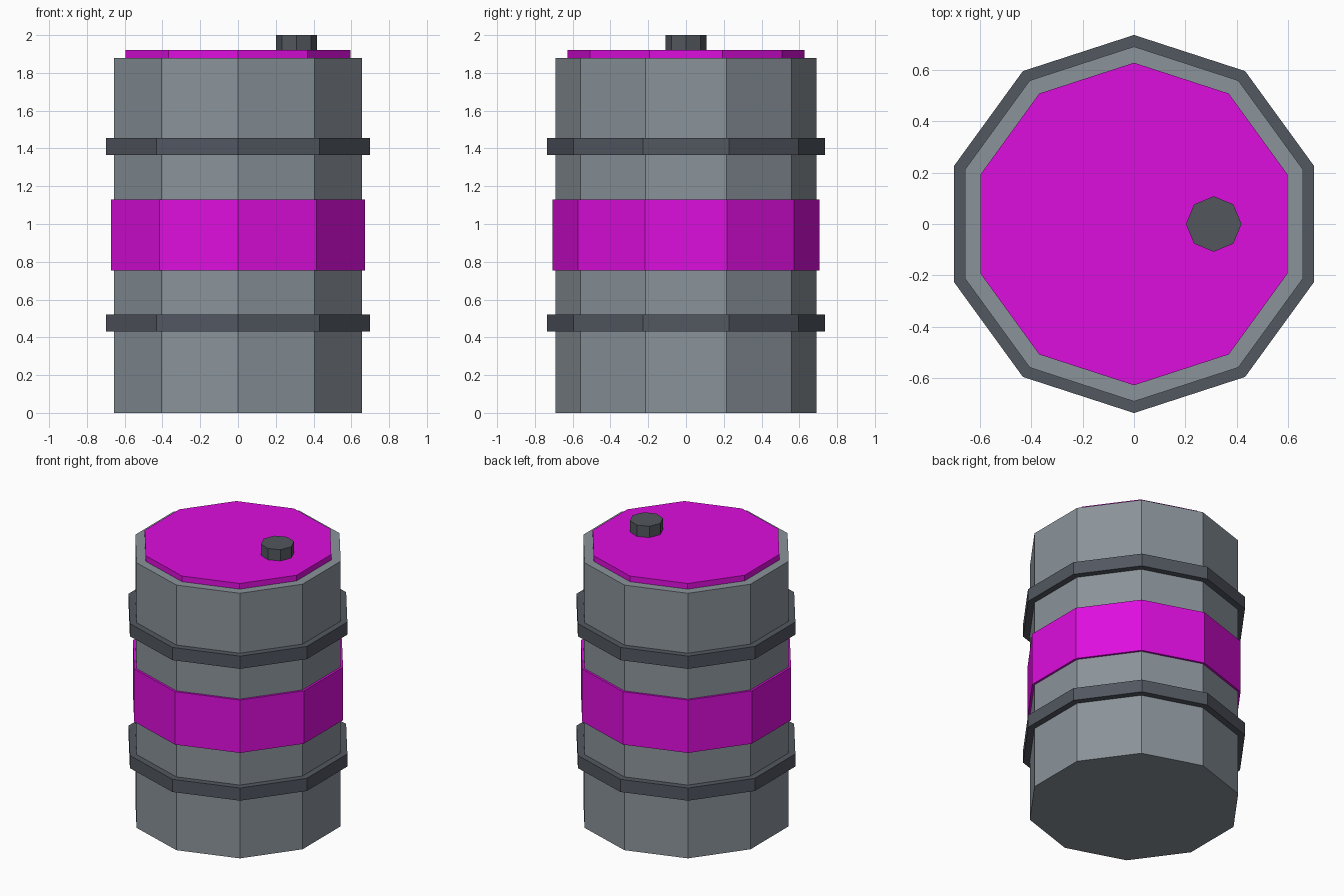
import bpy
from math import pi

old = bpy.data.objects.get("Cube")
if old:
    bpy.data.objects.remove(old, do_unlink=True)


def linear(c):
    c /= 255
    return c / 12.92 if c <= 0.04045 else ((c + 0.055) / 1.055) ** 2.4


def material(name, *rgb):
    color = (*map(linear, rgb), 1)
    mat = bpy.data.materials.new(name)
    mat.use_nodes = True
    mat.diffuse_color = color
    mat.node_tree.nodes["Principled BSDF"].inputs["Base Color"].default_value = color
    return mat


def prism(name, sides, radius, bottom, top, mat, x=0, turn=0):
    bpy.ops.mesh.primitive_cylinder_add(
        vertices=sides, radius=radius, depth=top - bottom,
        location=(x, 0, (bottom + top) / 2), rotation=(0, 0, turn))
    obj = bpy.context.object
    obj.name = name
    obj.data.materials.append(mat)
    return obj


steel = material("steel grey", 138, 147, 154)
dark = material("dark grey", 82, 87, 96)
cap_grey = material("cap grey", 82, 87, 93)
magenta = material("magenta", 222, 14, 222)

# Ten-sided barrel body with a raised lid
prism("barrel_body", 10, 0.69, 0, 1.88, steel)
prism("lid", 10, 0.627, 1.88, 1.92, magenta)

# Painted band around the middle
prism("middle_band", 10, 0.706, 0.755, 1.13, magenta)

# Hoops above and below the band
for name, z in (("lower_hoop", 0.43), ("upper_hoop", 1.365)):
    prism(name, 10, 0.735, z, z + 0.09, dark)

# Filler cap on the lid
prism("filler_cap", 8, 0.108, 1.92, 2.0, cap_grey, x=0.31)
